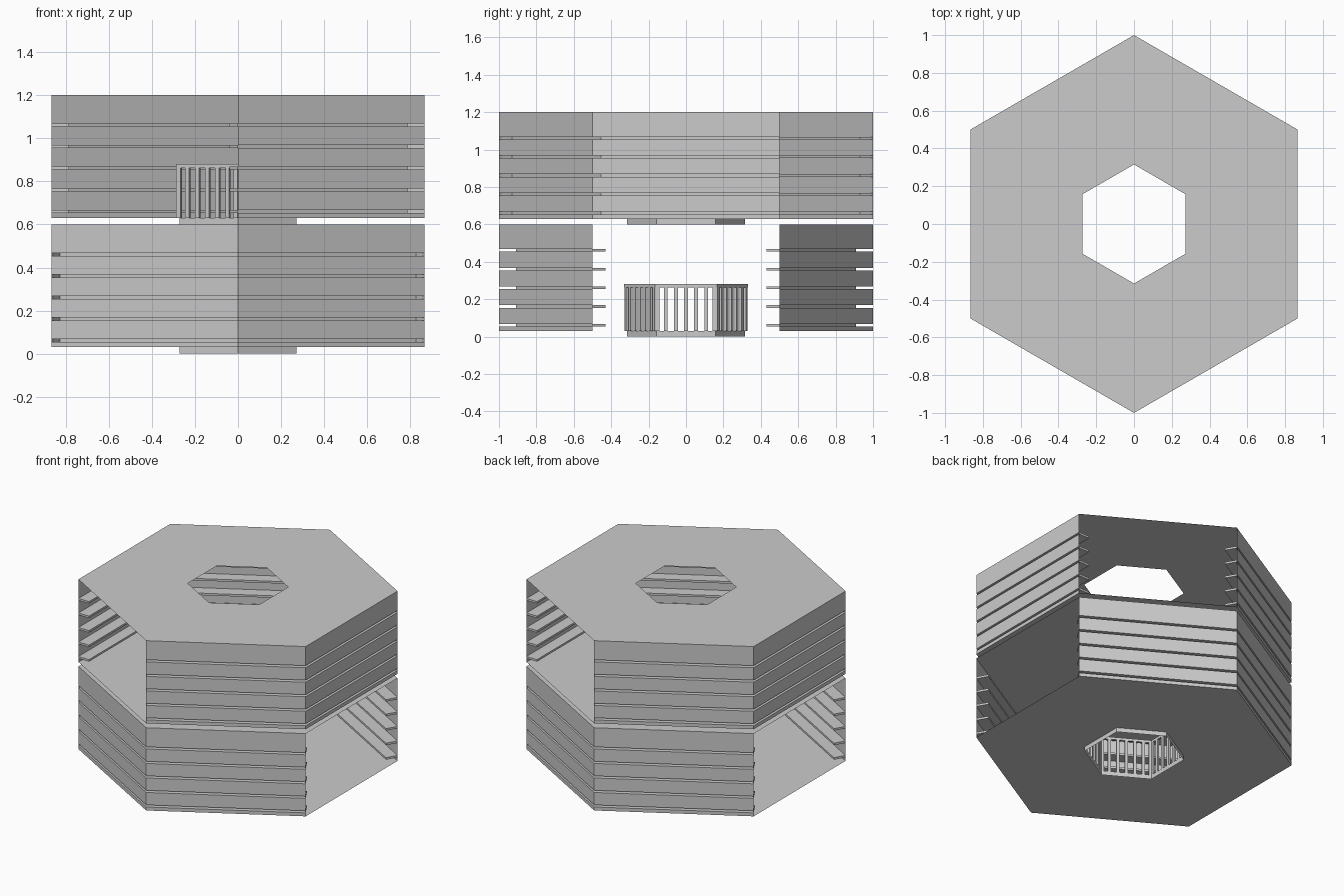
import bpy, bmesh
from math import sin, cos, radians, sqrt
from mathutils import Vector

if "Cube" in bpy.data.objects:
    bpy.data.objects.remove(bpy.data.objects["Cube"])

HOLE_R, RAIL_R = 0.315, 0.332
FLOOR, CEIL, STOREY = 0.03, 0.6, 0.6
GROOVE_D, GROOVE_H = 0.08, 0.014
C30 = sqrt(3) / 2


def polar(deg, r=1.0):
    return Vector((r * cos(radians(deg)), r * sin(radians(deg)), 0))


def hexagon(r, z):
    return [polar(30 + 60 * k, r) + Vector((0, 0, z)) for k in range(6)]


def finish(name, bm):
    bmesh.ops.remove_doubles(bm, verts=bm.verts, dist=1e-5)
    me = bpy.data.meshes.new(name)
    bm.to_mesh(me)
    bm.free()
    ob = bpy.data.objects.new(name, me)
    bpy.context.collection.objects.link(ob)
    return ob


def bridge(bm, a, b, closed=True):
    """Quads between two rows of points."""
    va, vb = [bm.verts.new(p) for p in a], [bm.verts.new(p) for p in b]
    n = len(va)
    for i in range(n if closed else n - 1):
        j = (i + 1) % n
        bm.faces.new((va[i], va[j], vb[j], vb[i]))


def floor_sheet(name, z, up):
    # hexagonal sheet with a hexagonal opening
    bm = bmesh.new()
    rings = [hexagon(1, z), hexagon(HOLE_R, z)]
    bridge(bm, *(rings if up else rings[::-1]))
    finish(name, bm)


def opening_collar(name, z):
    # short rim round the opening, below the floor
    bm = bmesh.new()
    bridge(bm, hexagon(HOLE_R, z), hexagon(HOLE_R, z + FLOOR))
    finish(name, bm)


def wall_pair(name, start, base):
    # two adjoining walls with five recessed grooves mitred at the corner
    outer = [polar(start + 60 * k) for k in range(3)]
    inner = [outer[0] - polar(start + 30, GROOVE_D),
             polar(start + 60, 1 - GROOVE_D / C30),
             outer[2] - polar(start + 90, GROOVE_D)]
    rows = [(outer, FLOOR)]
    for k in range(5):
        z = 0.061 + 0.1 * k
        lo, hi = z - GROOVE_H / 2, z + GROOVE_H / 2
        rows += [(outer, lo), (inner, lo), (inner, hi), (outer, hi)]
    rows.append((outer, CEIL))
    rows = [[p + Vector((0, 0, base + z)) for p in pts] for pts, z in rows]
    bm = bmesh.new()
    for a, b in zip(rows, rows[1:]):
        bridge(bm, a, b, closed=False)
    # groove end caps
    for k in range(5):
        group = rows[1 + 4 * k:5 + 4 * k]
        bm.faces.new([bm.verts.new(r[0]) for r in group])
        bm.faces.new([bm.verts.new(r[2]) for r in reversed(group)])
    finish(name, bm)


def railing(name, base):
    z0, z1, z2 = base + FLOOR, base + 0.263, base + 0.28
    inner_r = HOLE_R + 0.001
    bm = bmesh.new()
    # hexagonal hand rail
    loops = [hexagon(RAIL_R, z1), hexagon(RAIL_R, z2),
             hexagon(inner_r, z2), hexagon(inner_r, z1)]
    for i in range(4):
        bridge(bm, loops[i], loops[(i + 1) % 4])
    # upright bars, six divisions on each side
    mid_r = (RAIL_R + inner_r) / 2
    half_t, half_w = (RAIL_R - inner_r) * C30 / 2, 0.010
    for s in range(6):
        a, b = polar(30 + 60 * s, mid_r), polar(90 + 60 * s, mid_r)
        along, out = (b - a).normalized(), polar(60 + 60 * s)
        for k in range(7):
            t = min(max(k / 6, 0.03), 0.97)
            c = a.lerp(b, t)
            quad = [c + along * half_w * u + out * half_t * v
                    for u, v in ((-1, 1), (1, 1), (1, -1), (-1, -1))]
            bridge(bm, [p + Vector((0, 0, z0)) for p in quad],
                   [p + Vector((0, 0, z1)) for p in quad])
    bmesh.ops.recalc_face_normals(bm, faces=bm.faces)
    finish(name, bm)


# two equal storeys, the upper one turned by one side
for label, base, turn in (("lower", 0.0, 0), ("upper", STOREY, 60)):
    opening_collar(label + "_opening_collar", base)
    floor_sheet(label + "_floor", base + FLOOR, True)
    floor_sheet(label + "_ceiling", base + CEIL, True)
    wall_pair(label + "_front_walls", 210 + turn, base)
    wall_pair(label + "_back_walls", 30 + turn, base)
    railing(label + "_railing", base)
